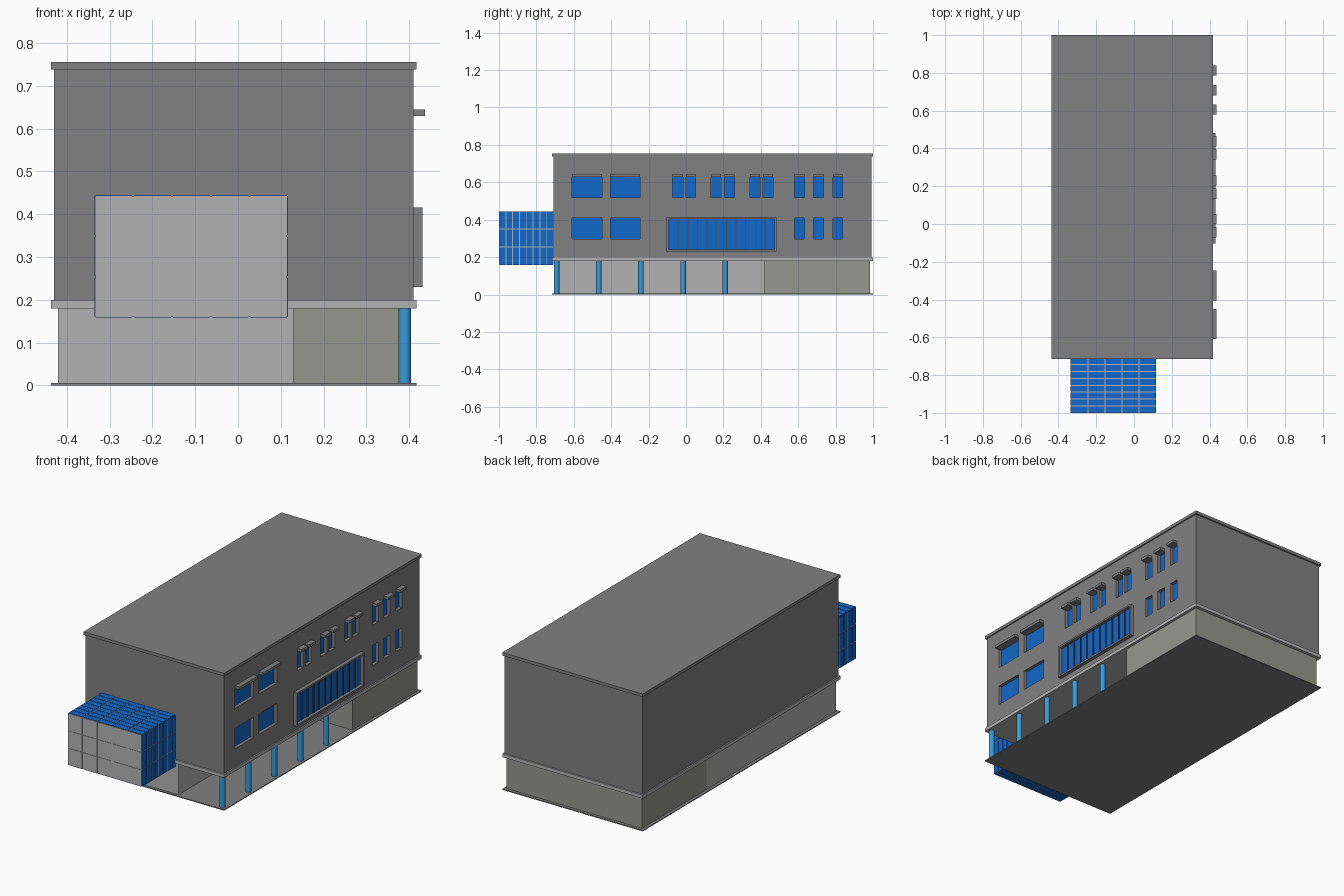
import bpy, bmesh
from mathutils import Matrix

if "Cube" in bpy.data.objects:
    bpy.data.objects.remove(bpy.data.objects["Cube"])


def material(name, rgb):
    m = bpy.data.materials.new(name)
    m.diffuse_color = (*rgb, 1)
    m.use_nodes = True
    m.node_tree.nodes["Principled BSDF"].inputs["Base Color"].default_value = m.diffuse_color
    return m


GREY = material("wall_grey", (0.22, 0.22, 0.22))
LIGHT = material("light_grey", (0.45, 0.45, 0.45))
WARM = material("warm_grey", (0.31, 0.31, 0.28))
DARK = material("dark_grey", (0.08, 0.08, 0.08))
GLASS = material("blue_glass", (0.006, 0.14, 0.6))
SKY = material("column_blue", (0.04, 0.33, 0.7))


def boxes(name, spans, mat):
    """One object from boxes given as (x0, x1, y0, y1, z0, z1)."""
    bm = bmesh.new()
    for x0, x1, y0, y1, z0, z1 in spans:
        mx = Matrix.Translation(((x0 + x1) / 2, (y0 + y1) / 2, (z0 + z1) / 2))
        bmesh.ops.create_cube(bm, size=1, matrix=mx @ Matrix.Diagonal((x1 - x0, y1 - y0, z1 - z0, 1)))
    me = bpy.data.meshes.new(name)
    bm.to_mesh(me)
    bm.free()
    me.materials.append(mat)
    ob = bpy.data.objects.new(name, me)
    bpy.context.collection.objects.link(ob)
    return ob


def cells(a, b, n, gap):
    """Split a..b into n intervals separated by gaps."""
    w = (b - a) / n
    return [(a + i * w + gap / 2, a + (i + 1) * w - gap / 2) for i in range(n)]


WALL_X = 0.41
EDGE = (-0.437, 0.417, -0.716, 1.0)

# Slabs
boxes("base_slab", [(*EDGE, 0, 0.005)], GREY)
boxes("floor_ledge", [(*EDGE, 0.18, 0.199)], LIGHT)
boxes("roof_slab", [(*EDGE, 0.738, 0.755)], GREY)

# Ground floor: recessed front part and full-width rear part
boxes("recessed_ground_floor", [(-0.42, 0.13, -0.702, 0.42, 0.005, 0.18)], LIGHT)
boxes("rear_ground_floor", [(-0.42, 0.402, 0.42, 0.983, 0.005, 0.18)], WARM)

# Upper storeys
body = boxes("upper_walls", [(-0.43, WALL_X, -0.708, 0.992, 0.199, 0.738)], GREY)

# Window openings
wide = [(-0.61, -0.45), (-0.405, -0.247)]
pairs = [(-0.071, -0.017), (-0.001, 0.052), (0.133, 0.187),
         (0.205, 0.258), (0.342, 0.396), (0.411, 0.465)]
singles = [(0.581, 0.633), (0.681, 0.736), (0.785, 0.838)]
upper = wide + pairs + singles
lower = wide + singles
openings = [(*s, 0.52, 0.63) for s in upper] + [(*s, 0.298, 0.41) for s in lower]
cutter = boxes("window_cutter", [(WALL_X - 0.02, 0.5, *o) for o in openings], GREY)
cutter.hide_render = True
mod = body.modifiers.new("openings", 'BOOLEAN')
mod.operation = 'DIFFERENCE'
mod.solver = 'EXACT'
mod.object = cutter
bpy.context.view_layer.objects.active = body
bpy.ops.object.modifier_apply(modifier=mod.name)
bpy.data.objects.remove(cutter)

# Window panes and hoods
boxes("window_panes", [(WALL_X - 0.024, WALL_X - 0.018, *o) for o in openings], GLASS)
boxes("window_hoods", [(WALL_X, 0.437, a, b, 0.629, 0.644) for a, b in upper], GREY)

# Large central window
y0, y1, z0, z1, t = -0.103, 0.483, 0.23, 0.415, 0.01
boxes("large_window_frame", [
    (WALL_X, 0.431, y0, y1, z0, z0 + t), (WALL_X, 0.431, y0, y1, z1 - t, z1),
    (WALL_X, 0.431, y0, y0 + t, z0 + t, z1 - t), (WALL_X, 0.431, y1 - t, y1, z0 + t, z1 - t)], GREY)
boxes("large_window_glass", [(WALL_X, 0.413, y0 + t, y1 - t, z0 + t, z1 - t)], GLASS)
panes = cells(y0 + t, y1 - t, 11, 0.005)
boxes("large_window_mullions",
      [(0.412, 0.419, a[1], b[0], z0 + t, z1 - t) for a, b in zip(panes, panes[1:])], DARK)

# Columns along the covered walkway
for i in range(5):
    bpy.ops.mesh.primitive_cylinder_add(vertices=32, radius=0.0145, depth=0.175,
                                        location=(0.39, -0.692 + 0.2255 * i, 0.0925))
    col = bpy.context.object
    col.name = f"column_{i + 1}"
    col.data.materials.append(SKY)
    bpy.ops.object.shade_smooth_by_angle()

# Glazed box projecting from the front
X, Y, Z, d, g = (-0.335, 0.117), (-1.0, -0.708), (0.158, 0.445), 0.002, 0.005
boxes("glazed_box_core", [(X[0] + d, X[1] - d, Y[0] + d, Y[1], Z[0] + d, Z[1] - d)], LIGHT)
cx, cy, cz = cells(*X, 5, g), cells(*Y, 8, g), cells(*Z, 3, g)
flat = [(*x, *y, *z) for x in cx for y in cy for z in ((Z[0], Z[0] + d), (Z[1] - d, Z[1]))]
side = [(*x, *y, *z) for x in ((X[0], X[0] + d), (X[1] - d, X[1])) for y in cy for z in cz]
boxes("glazed_box_panes", flat + side, GLASS)
boxes("glazed_box_front_panels", [(*x, Y[0], Y[0] + d, *z) for x in cx for z in cz], LIGHT)
